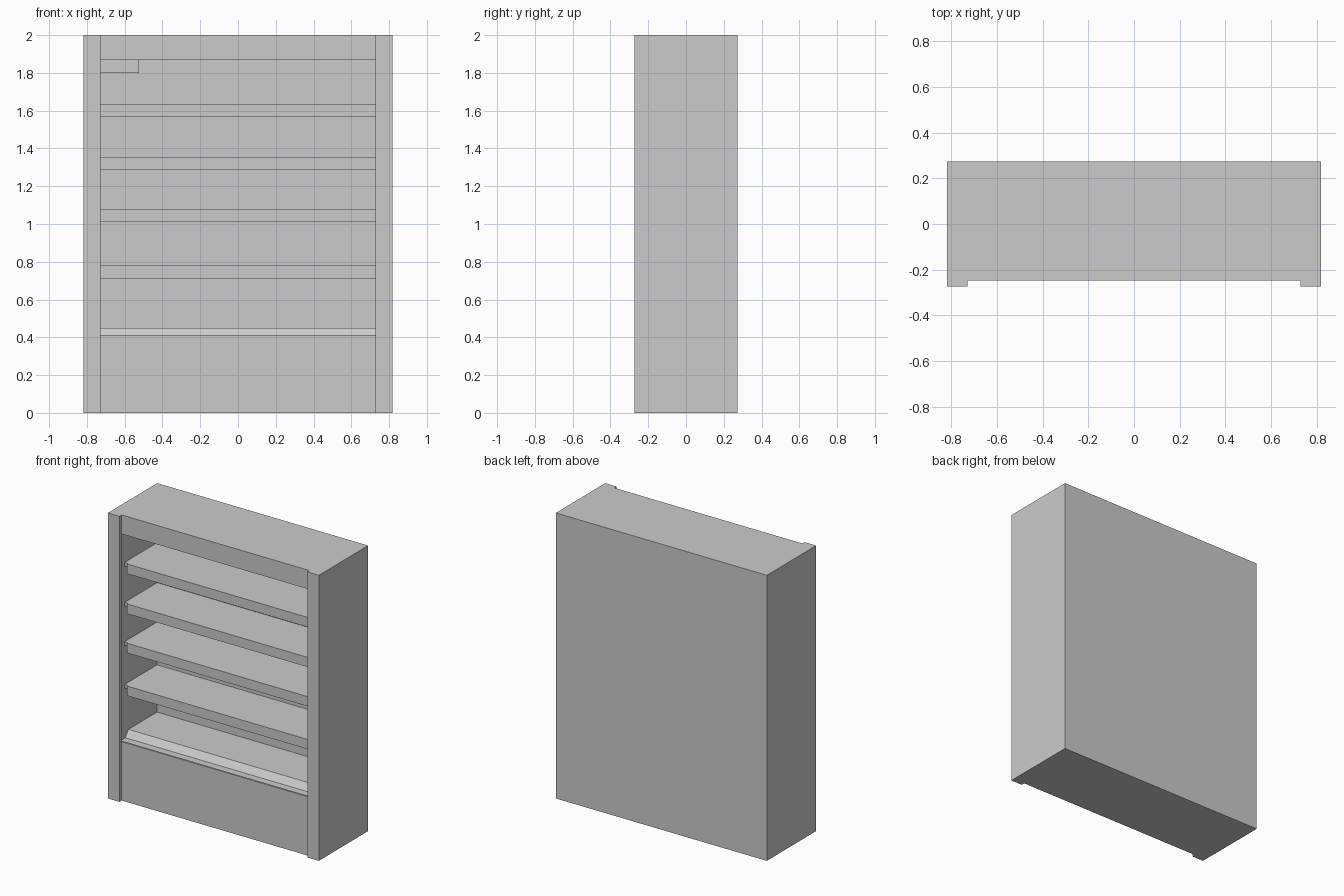
import bpy, bmesh

if "Cube" in bpy.data.objects:
    bpy.data.objects.remove(bpy.data.objects["Cube"])

W, IN, CAV = 0.817, 0.728, 0.753        # outer, opening and cavity half widths
D, FRONT, BACK = 0.273, -0.248, 0.18    # half depth, cabinet front, inner back wall


def extrude_profile(name, pts, x0, x1):
    """Extrude a closed (y, z) profile along x."""
    bm = bmesh.new()
    face = bm.faces.new([bm.verts.new((x0, y, z)) for y, z in pts])
    geo = bmesh.ops.extrude_face_region(bm, geom=[face])["geom"]
    verts = [g for g in geo if isinstance(g, bmesh.types.BMVert)]
    bmesh.ops.translate(bm, verts=verts, vec=(x1 - x0, 0, 0))
    bmesh.ops.recalc_face_normals(bm, faces=bm.faces)
    mesh = bpy.data.meshes.new(name)
    bm.to_mesh(mesh)
    bm.free()
    ob = bpy.data.objects.new(name, mesh)
    bpy.context.collection.objects.link(ob)
    return ob


def box(name, x0, x1, y0, y1, z0, z1):
    return extrude_profile(name, [(y0, z0), (y1, z0), (y1, z1), (y0, z1)], x0, x1)


# End panels with a front post that overlaps the opening
for side, s in (("left", -1), ("right", 1)):
    box(f"{side}_end_panel", *sorted((s * CAV, s * W)), -D, D, 0, 2)
    box(f"{side}_post", *sorted((s * IN, s * CAV)), -D, FRONT, 0, 2)

# Cabinet shell in one C-shaped profile: base with lip and sloped deck, back wall, canopy
shell = [(FRONT, 0), (D, 0), (D, 2), (FRONT, 2), (FRONT, 1.867), (BACK, 1.867),
         (BACK, 0.449), (-0.137, 0.449), (-0.172, 0.404), (-0.235, 0.404),
         (-0.235, 0.412), (FRONT, 0.412)]
extrude_profile("cabinet_shell", shell, -CAV, CAV)

# Four shelves: thin plate with a deep, slightly narrower front rail
for i, top in enumerate((0.78, 1.08, 1.355, 1.635)):
    box(f"shelf_{i + 1}", -CAV, CAV, -0.18, BACK, top - 0.025, top)
    box(f"shelf_rail_{i + 1}", -IN, IN, -0.19, -0.18, top - 0.068, top)

# Small gauge box under the canopy at the back left
box("gauge_box", -CAV, -0.525, 0.14, BACK, 1.80, 1.867)
